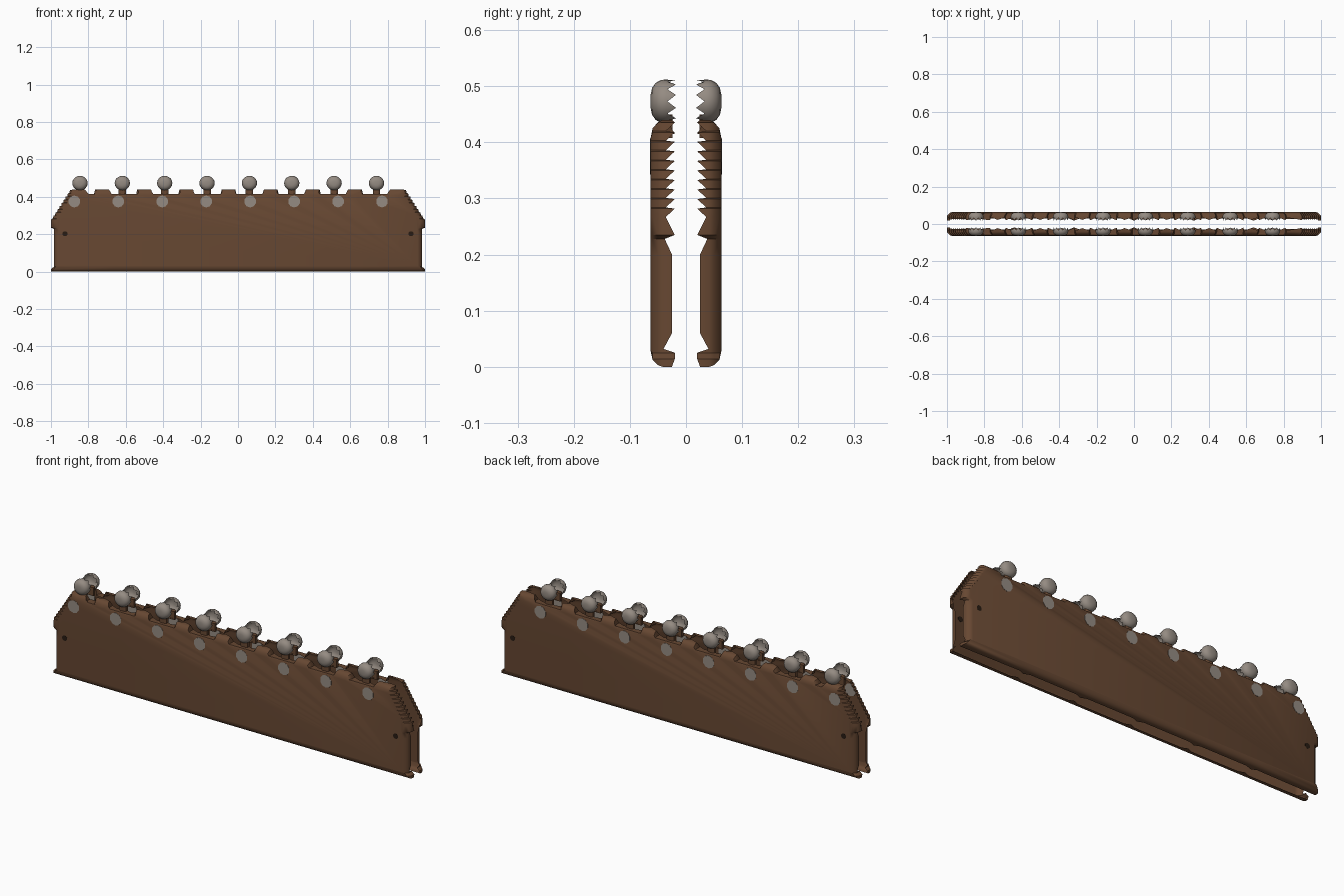
import bpy, bmesh, math

if "Cube" in bpy.data.objects:
    bpy.data.objects.remove(bpy.data.objects["Cube"])


def material(name, rgb):
    m = bpy.data.materials.new(name)
    m.diffuse_color = (*rgb, 1)
    m.use_nodes = True
    m.node_tree.nodes["Principled BSDF"].inputs["Base Color"].default_value = m.diffuse_color
    return m


BROWN = material("brown_wood", (0.135, 0.064, 0.032))
GREY = material("worn_grey_metal", (0.30, 0.26, 0.225))
DARK = material("dark_hole", (0.02, 0.011, 0.006))


def finish(name, bm, mat, angle=40):
    """Make an object from the front half and mirror it to the back."""
    bmesh.ops.remove_doubles(bm, verts=bm.verts, dist=0.0004)
    bmesh.ops.recalc_face_normals(bm, faces=bm.faces)
    mesh = bpy.data.meshes.new(name)
    bm.to_mesh(mesh)
    bm.free()
    mesh.materials.append(mat)
    ob = bpy.data.objects.new(name, mesh)
    bpy.context.collection.objects.link(ob)
    bpy.ops.object.select_all(action='DESELECT')
    ob.select_set(True)
    bpy.context.view_layer.objects.active = ob
    bpy.ops.object.shade_smooth_by_angle(angle=math.radians(angle))
    mod = ob.modifiers.new("back_half", 'MIRROR')
    mod.use_axis = (False, True, False)
    mod.use_mirror_merge = False
    return ob


def skin(bm, rings):
    """Bridge closed rings of equal length."""
    rows = [[bm.verts.new(p) for p in ring] for ring in rings]
    n = len(rows[0])
    for a, b in zip(rows, rows[1:]):
        for i in range(n):
            j = (i + 1) % n
            bm.faces.new((a[i], a[j], b[j], b[i]))
    return rows


# Board outline as (x, z, depth of the ragged inner edge)
left = [(-1, 0, .025), (-1, .014, .02), (-.985, .025, .02), (-.985, .032, .04),
        (-.985, .06, .025), (-.985, .2, .025), (-.985, .228, .038), (-1, .235, .02)]
STEPS = 10
for i in range(STEPS):                      # stepped sloping shoulder
    t0, t1 = i / STEPS, (i + 1) / STEPS
    x = -1 + .11 * t0
    z0, z1 = .265 + .17 * t0, .265 + .17 * t1
    left.append((x, z0 + .002, .036))
    left.append((x + .002, z1, .02))
right = [(-x, z, d) for x, z, d in reversed(left)]

top = [(-.875, .44, .025), (-.82, .44, .035), (-.81, .415, .025)]
for k in range(8):                          # tabs along the top edge
    c = -.728 + .2257 * k
    if k < 7:
        top += [(c - .042, .415, .02), (c - .036, .44, .036), (c, .44, .022),
                (c + .036, .44, .034), (c + .042, .415, .02),
                (c + .08, .415, .036), (c + .113, .415, .02), (c + .15, .415, .034)]
    else:
        top += [(c - .042, .415, .02), (c - .036, .44, .034), (c + .024, .44, .025)]

bottom = []
for c in (.64, .32, 0, -.32, -.64):         # small nibs along the bottom edge
    bottom += [(c + .03, 0, .03), (c, 0, .018), (c - .03, 0, .03)]
outline = left + top + right + bottom


def ring(y, sx, lo, hi):
    return [(x * sx, -(d if y is None else y), min(max(z, lo), hi)) for x, z, d in outline]


# Board: flat face with a rounded rim and an open ragged inside
bm = bmesh.new()
rows = skin(bm, [ring(.063, .975, .028, .408), ring(.0595, .985, .012, .425),
                 ring(.05, .995, .003, .436), ring(.042, 1, 0, .44),
                 ring(None, 1, 0, .44)])
bm.faces.new(rows[0])
finish("board", bm, BROWN)


def disc(bm, x, z, r, y0, y1, n):
    """Thin plate facing front."""
    loops = [[(x + r * math.cos(2 * math.pi * (i + .5) / n), -y,
               z + r * math.sin(2 * math.pi * (i + .5) / n)) for i in range(n)]
             for y in (y0, y1)]
    a, b = skin(bm, loops)
    bm.faces.new(a)
    bm.faces.new(b)


# Studs on the board
bm = bmesh.new()
for k in range(8):
    disc(bm, -.875 + .235 * k, .375, .032, .0615, .064, 10)
finish("studs", bm, GREY, 30)

# Peg holes near the ends
bm = bmesh.new()
for x in (-.925, .925):
    disc(bm, x, .202, .014, .062, .0637, 8)
finish("peg_holes", bm, DARK, 30)

# Knobs on top: hollow domes with a ragged open edge
N = 20
knobs, necks = bmesh.new(), bmesh.new()
for k in range(8):
    cx, cz = -.845 + .2265 * k, .473
    rings = []
    for r, y in ((.012, .063), (.024, .0605), (.033, .054), (.038, .045),
                 (.039, .036), (.037, None)):
        rings.append([(cx + r * 1.05 * math.cos(2 * math.pi * i / N),
                       -(y or (.018 if i % 2 else .033)),
                       cz + r * math.sin(2 * math.pi * i / N)) for i in range(N)])
    rows = skin(knobs, rings)
    knobs.faces.new(rows[0])
    # neck under the knob
    a, b = skin(necks, [[(cx + sx * .02, -y, z) for sx, y in
                         ((-1, .024), (-1, .038), (-.5, .044), (.5, .044), (1, .038), (1, .024))]
                        for z in (.408, .45)])
    necks.faces.new(b)
finish("knobs", knobs, GREY, 50)
finish("knob_necks", necks, BROWN, 30)
